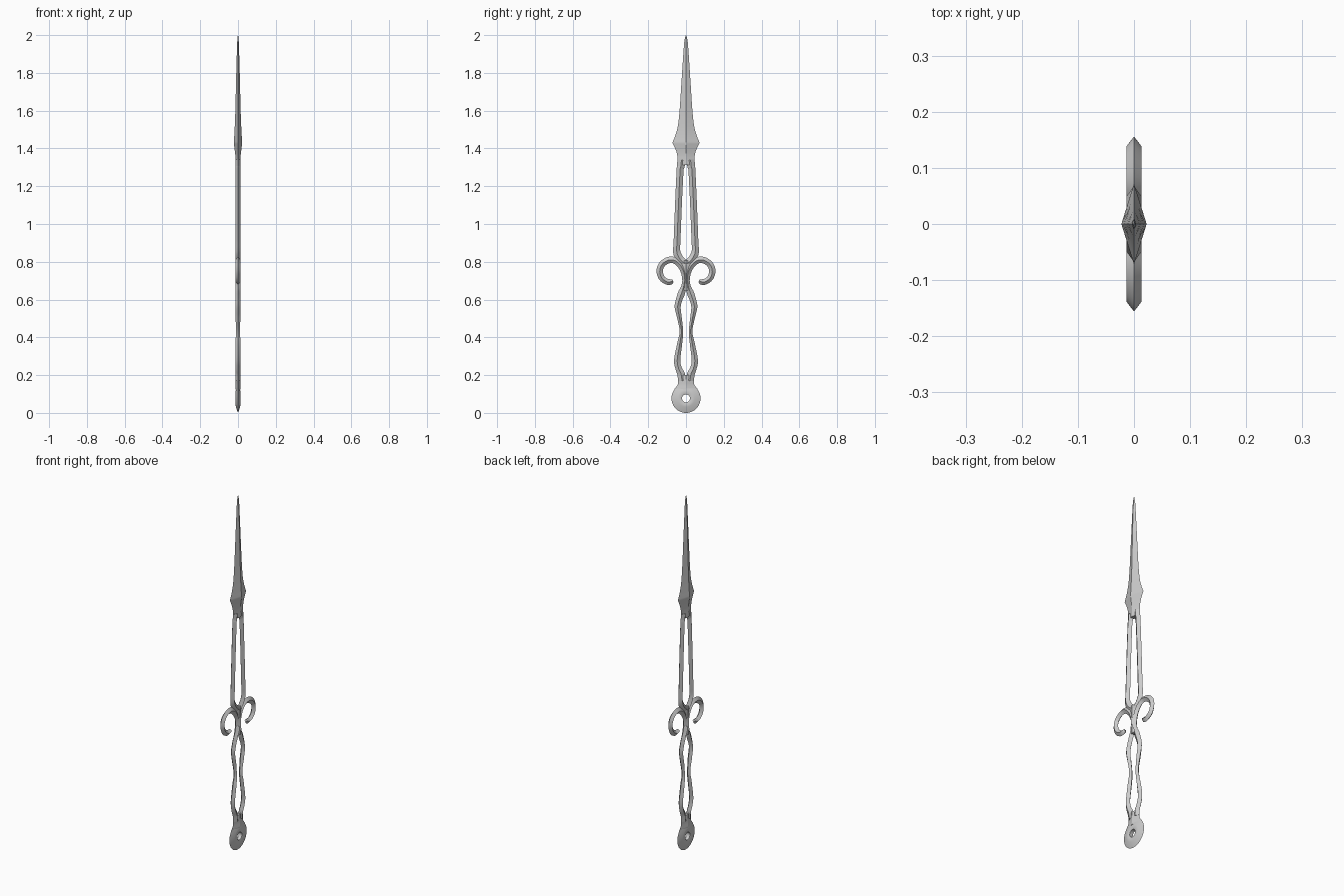
import bpy, bmesh, math
from mathutils import Vector

if "Cube" in bpy.data.objects:
    bpy.data.objects.remove(bpy.data.objects["Cube"])


def spline(pts, n=6):
    """Catmull-Rom resampling of a short list of tuples."""
    p = [Vector(q) for q in pts]
    p = [p[0] * 2 - p[1]] + p + [p[-1] * 2 - p[-2]]
    out = []
    for i in range(1, len(p) - 2):
        a, b, c, d = p[i - 1:i + 3]
        for k in range(n):
            t = k / n
            out.append(0.5 * (2 * b + (c - a) * t + (2 * a - 5 * b + 4 * c - d) * t * t
                              + (3 * b - a - 3 * c + d) * t ** 3))
    return out + [p[-2]]


def loops_to_object(name, loops, closed=False, mirror=False):
    """Skin a row of vertex loops."""
    bm = bmesh.new()
    rings = [[bm.verts.new(v) for v in l] for l in loops]
    m = len(rings[0])
    for i in range(len(rings) if closed else len(rings) - 1):
        a, b = rings[i], rings[(i + 1) % len(rings)]
        for j in range(m):
            k = (j + 1) % m
            bm.faces.new((a[j], a[k], b[k], b[j]))
    if not closed:
        bm.faces.new(rings[0])
        bm.faces.new(rings[-1])
    bmesh.ops.recalc_face_normals(bm, faces=bm.faces)
    me = bpy.data.meshes.new(name)
    bm.to_mesh(me)
    bm.free()
    ob = bpy.data.objects.new(name, me)
    bpy.context.collection.objects.link(ob)
    bpy.ops.object.select_all(action='DESELECT')
    ob.select_set(True)
    bpy.context.view_layer.objects.active = ob
    bpy.ops.object.shade_smooth_by_angle(angle=math.radians(25))
    if mirror:
        mod = ob.modifiers.new("Mirror", 'MIRROR')
        mod.use_axis = (False, True, False)
        mod.use_mirror_merge = False
    return ob


def bar(name, pts, thick=0.013):
    """Diamond-section bar along (y, z, half width), mirrored left to right."""
    s = spline(pts)
    loops = []
    for i, (y, z, w) in enumerate(s):
        t = s[min(i + 1, len(s) - 1)] - s[max(i - 1, 0)]
        ny, nz = Vector((t[1], -t[0])).normalized() * w
        th = thick * min(1, w / 0.012)
        loops.append([(0, y + ny, z + nz), (th, y, z), (0, y - ny, z - nz), (-th, y, z)])
    return loops_to_object(name, loops, mirror=True)


def rails(pts):
    """(z, inner, outer) edges to a bar path."""
    return [((i + o) / 2, z, (o - i) / 2) for z, i, o in pts]


def diamond(name, pts):
    """Upright diamond loft from (z, half width, half thickness)."""
    return loops_to_object(name, [[(0, w, z), (t, 0, z), (0, -w, z), (-t, 0, z)] for z, w, t in pts])


# blade: concave upper part, sharp shoulder, narrow root
upper = spline([(2.0, .001, .0008), (1.965, .009, .004), (1.88, .0155, .007), (1.75, .024, .0105),
                (1.6, .034, .014), (1.52, .043, .017), (1.47, .056, .0195), (1.43, .072, .0225)])
root = spline([(1.43, .072, .0225), (1.395, .055, .018), (1.36, .046, .014), (1.312, .047, .013)])
diamond("blade", upper + root[1:])

# fork bars around the long slot
bar("fork_bar", rails([(1.34, .003, .045), (1.305, .007, .048), (1.28, .013, .05), (1.1, .022, .058),
                       (.92, .029, .065), (.865, .031, .068)]) +
    [(.045, .838, .020), (.028, .81, .020), (.004, .79, .020)])

# neck joining the fork, guard and handle
diamond("neck", spline([(.808, .026, .013), (.785, .038, .013), (.75, .025, .013),
                        (.71, .018, .013), (.67, .024, .013), (.648, .03, .013)]))

# scrolled guard
bar("guard_scroll", [(.006, .70, .013), (.012, .745, .015), (.032, .785, .017), (.065, .809, .017),
                     (.10, .806, .017), (.13, .782, .017), (.139, .748, .017), (.127, .713, .016),
                     (.10, .694, .015), (.082, .694, .015), (.070, .700, .008)])

# wavy handle bars
bar("handle_bar", rails([(.70, -.003, .019), (.665, 0, .027), (.635, .005, .042), (.60, .019, .053),
                         (.56, .028, .060), (.50, .022, .046), (.43, .015, .034), (.36, .021, .048),
                         (.28, .030, .063), (.235, .022, .056), (.205, .006, .046),
                         (.17, .0, .042)]))

# pommel collar
diamond("pommel_collar", spline([(.20, .034, .013), (.175, .042, .013), (.15, .044, .013), (.125, .062, .013)]))

# pommel ring with hole
ring = [(.021, .010), (.030, .013), (.046, .0115), (.077, 0), (.046, -.0115), (.030, -.013), (.021, -.010)]
N = 40
loops_to_object("pommel_ring",
                [[(x, r * math.cos(a), .077 + r * math.sin(a)) for r, x in ring]
                 for a in (2 * math.pi * i / N for i in range(N))], closed=True)
